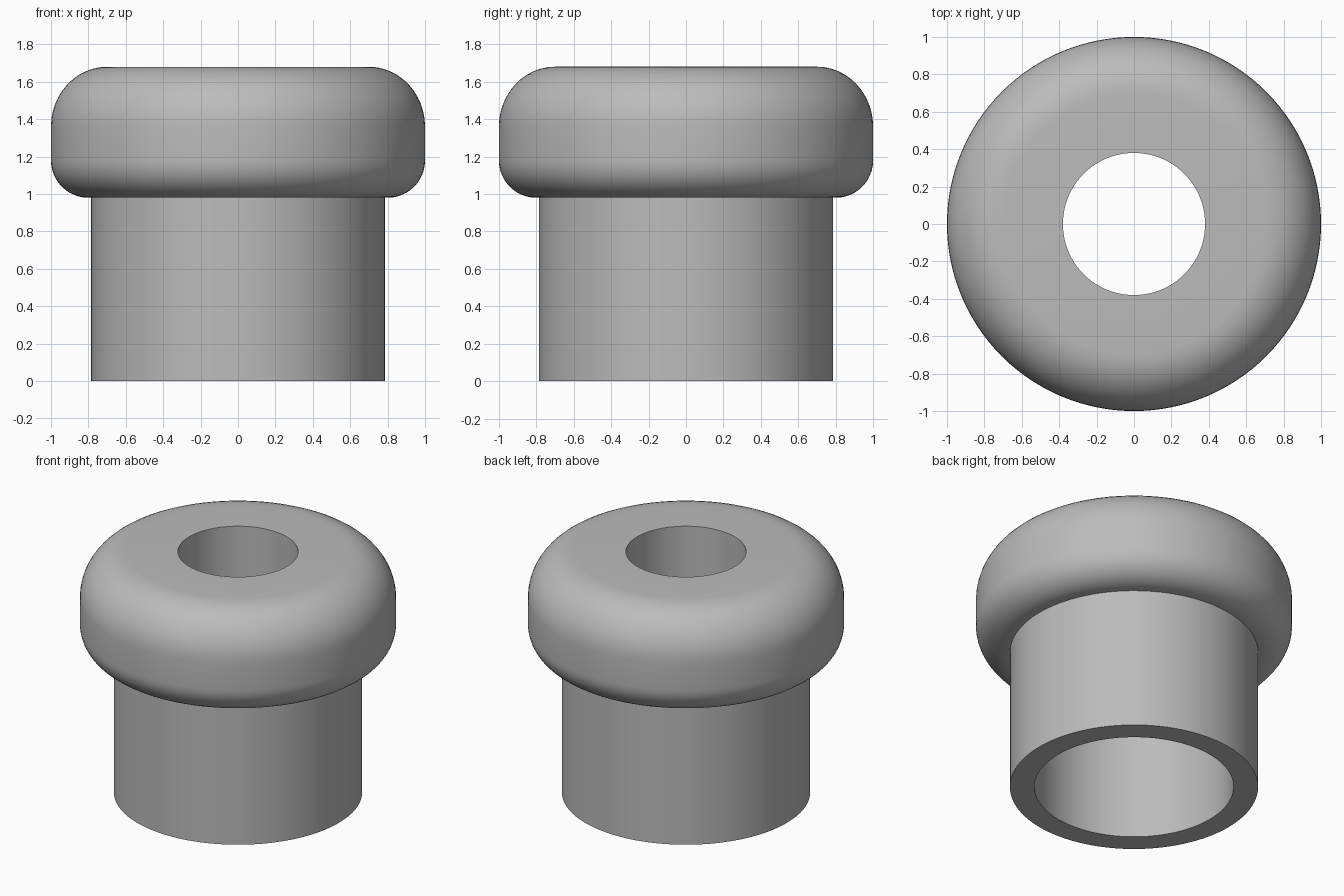
import bpy
import bmesh
from math import cos, sin, pi, radians

cube = bpy.data.objects.get("Cube")
if cube:
    bpy.data.objects.remove(cube, do_unlink=True)

SIDES = 128

grey = bpy.data.materials.new("neutral_grey")
grey.use_nodes = True
colour = (0.5, 0.5, 0.5, 1)
grey.diffuse_color = colour
grey.node_tree.nodes["Principled BSDF"].inputs["Base Color"].default_value = colour


def arc(r, z, rx, rz, start, end, steps=12):
    """Quarter-round profile points about (r, z)."""
    angles = [start + (end - start) * i / steps for i in range(steps + 1)]
    return [(r + rx * cos(a), z + rz * sin(a)) for a in angles]


def lathe(name, profile):
    """Revolve a closed (radius, height) profile about the z axis."""
    bm = bmesh.new()
    rings = []
    for r, z in profile:
        rings.append([bm.verts.new((r * cos(2 * pi * i / SIDES),
                                    r * sin(2 * pi * i / SIDES), z))
                      for i in range(SIDES)])
    for k, low in enumerate(rings):
        high = rings[(k + 1) % len(rings)]
        for i in range(SIDES):
            j = (i + 1) % SIDES
            bm.faces.new((low[i], low[j], high[j], high[i]))
    bmesh.ops.recalc_face_normals(bm, faces=bm.faces)
    mesh = bpy.data.meshes.new(name)
    bm.to_mesh(mesh)
    bm.free()
    mesh.materials.append(grey)
    obj = bpy.data.objects.new(name, mesh)
    bpy.context.collection.objects.link(obj)
    bpy.ops.object.select_all(action="DESELECT")
    obj.select_set(True)
    bpy.context.view_layer.objects.active = obj
    bpy.ops.object.shade_smooth_by_angle(angle=radians(35))
    return obj


# Hollow sleeve, rounded collar and stepped bore in one turned body
sleeve_outer = [(0.63, 0), (0.785, 0), (0.785, 0.98)]
collar_under = arc(0.80, 1.18, 0.20, 0.20, -pi / 2, 0)
collar_over = arc(0.70, 1.36, 0.30, 0.32, 0, pi / 2)
bore = [(0.38, 1.68), (0.38, 0.98), (0.63, 0.98)]
lathe("flanged_bushing", sleeve_outer + collar_under + collar_over + bore)
